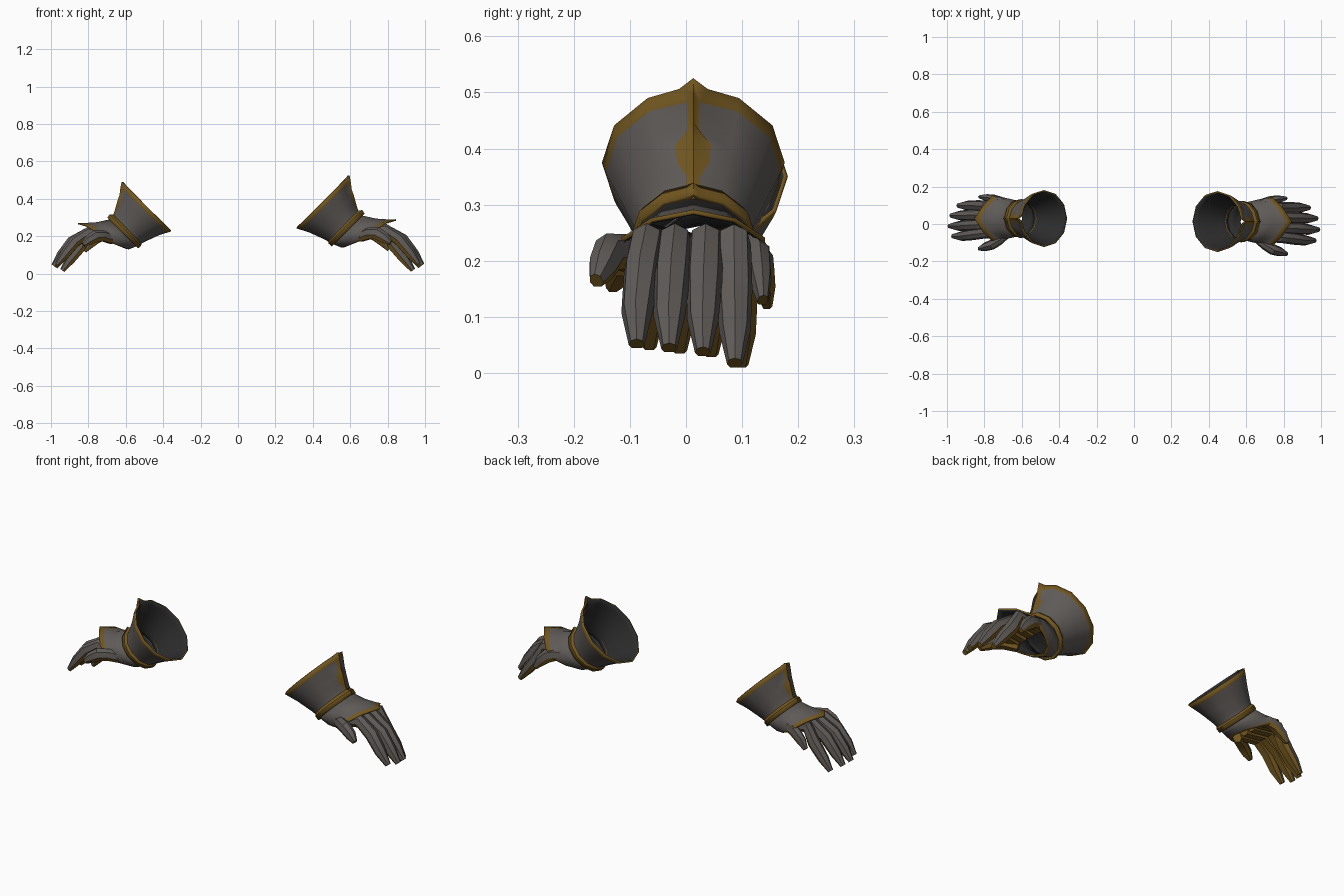
import bpy, bmesh, math
from mathutils import Vector

cube = bpy.data.objects.get("Cube")
if cube:
    bpy.data.objects.remove(cube)


def material(name, rgb):
    m = bpy.data.materials.new(name)
    m.use_nodes = True
    m.diffuse_color = (*rgb, 1)
    m.node_tree.nodes["Principled BSDF"].inputs["Base Color"].default_value = (*rgb, 1)
    return m


STEEL, GOLD, LINING = 0, 1, 2
MATS = [material("dark steel", (0.115, 0.104, 0.097)),
        material("old gold", (0.17, 0.095, 0.014)),
        material("dark lining", (0.025, 0.025, 0.025))]
MID_Y = 0.013


def place(p, side):
    # the right glove is a mirrored, slightly smaller copy
    if side > 0:
        return Vector(p)
    k = 0.935
    return Vector((-(1 - (1 - p[0]) * k), p[1] * k + 0.017, p[2] * k))


def loft(name, rings, side, paint, caps=False, shell=0):
    bm = bmesh.new()
    rows = [[bm.verts.new(place(p, side)) for p in ring] for ring in rings]
    n = len(rows[0])
    for i in range(len(rows) - 1):
        for j in range(n):
            k = (j + 1) % n
            f = bm.faces.new((rows[i][j], rows[i][k], rows[i + 1][k], rows[i + 1][j]))
            f.material_index = paint(i, j, n)
    if caps:
        for row in (rows[0], rows[-1]):
            bm.faces.new(row).material_index = GOLD
    bmesh.ops.recalc_face_normals(bm, faces=bm.faces)
    # open shells must face away from their axis
    if not caps:
        f = bm.faces[0]
        hub = sum((v.co for v in rows[0]), Vector()) / n
        if f.normal.dot(f.calc_center_median() - hub) < 0:
            bmesh.ops.reverse_faces(bm, faces=bm.faces)
    me = bpy.data.meshes.new(name)
    bm.to_mesh(me)
    bm.free()
    for m in MATS:
        me.materials.append(m)
    ob = bpy.data.objects.new(name, me)
    bpy.context.collection.objects.link(ob)
    bpy.ops.object.select_all(action='DESELECT')
    ob.select_set(True)
    bpy.context.view_layer.objects.active = ob
    bpy.ops.object.shade_smooth_by_angle(angle=math.radians(32))
    if shell:
        s = ob.modifiers.new("shell", 'SOLIDIFY')
        s.thickness = shell
        s.offset = -1
        s.material_offset = 2
    return ob


def sleeve_point(a, u, y):
    # a runs down the forearm toward the hand, u across it toward the top
    r = math.sqrt(0.5)
    return ((a + u) * r, MID_Y + y, (u - a) * r)


def sleeve_ring(a, centre, ru, ry, crest=0, ridge=6):
    angles = [0, ridge] + list(range(30, 331, 30)) + [360 - ridge]
    pts = []
    for d in angles:
        t = math.radians(d)
        lift = crest if d == 0 else 0
        pts.append(sleeve_point(a, centre + ru * math.cos(t) + lift, ry * math.sin(t)))
    return pts


def cuff_paint(i, j, n):
    ridge = j in (0, n - 1)
    return GOLD if i == 0 or i == 6 or ridge else STEEL


def mirrored(half):
    # closes a half outline across the glove's centre plane
    full = half + [(x, -y, z) for x, y, z in half[-2:0:-1]]
    return [(x, y + MID_Y, z) for x, y, z in full]


def blend(a, b, t, bulge=0):
    return [Vector(p).lerp(Vector(q), t) + Vector((0, 0, bulge * (q[2] - 0.13)))
            for p, q in zip(a, b)]


MOUTH = [(.84, 0, .285), (.79, .075, .27), (.74, .128, .235), (.70, .126, .195),
         (.64, .1, .165), (.59, .06, .145), (.565, 0, .135)]


def digit(name, path, width, height, side):
    # faceted finger: ridged steel back, flat gold underside
    outline = [(0, .55), (.38, .35), (.5, -.15), (.3, -.5), (-.3, -.5), (-.5, -.15), (-.38, .35)]
    scale = [.85, 1, 1.05, .9, .45]
    pts = [Vector(p) for p in path]
    rings = []
    for i, p in enumerate(pts):
        d = (pts[min(i + 1, len(pts) - 1)] - pts[max(i - 1, 0)]).normalized()
        across = Vector((0, 0, 1)).cross(d).normalized()
        up = d.cross(across)
        s = scale[i]
        rings.append([p + across * a * width * s + up * b * height * s for a, b in outline])
    return loft(name, rings, side, lambda i, j, n: GOLD if j in (2, 3, 4) else STEEL, caps=True)


# finger name, base y, tip y, tip x, tip z
FINGERS = [("index", -.07, -.088, .965, .052), ("middle", -.02, -.03, .985, .045),
           ("ring", .035, .03, .975, .038), ("little", .085, .087, .935, .018)]

for side, label in ((1, "left"), (-1, "right")):
    # flared forearm cuff with its raised ridge and gold edges
    loft(label + "_cuff", [
        sleeve_ring(.050, .580, .188, .163, .025, 9),
        sleeve_ring(.073, .580, .176, .156, .022, 4),
        sleeve_ring(.115, .578, .152, .140, .016, 4),
        sleeve_ring(.140, .577, .142, .130, .016, 14),
        sleeve_ring(.170, .576, .130, .119, .012, 14),
        sleeve_ring(.200, .575, .118, .108, .008, 6),
        sleeve_ring(.222, .575, .112, .102, .004, 8),
        sleeve_ring(.250, .575, .112, .102, .004, 8)], side, cuff_paint, shell=.008)

    # gold wrist collar
    loft(label + "_wrist_collar", [
        sleeve_ring(a, .577, r, r - .01, c) for a, r, c in
        ((.215, .112, .004), (.230, .121, .012), (.252, .120, .008))],
        side, lambda i, j, n: GOLD, shell=.01)

    # hand plate: tube cut obliquely, pointed over the knuckles
    wrist = [sleeve_point(.24, .575 + .108 * math.cos(math.radians(d)),
                          .098 * math.sin(math.radians(d)) - MID_Y) for d in range(0, 181, 30)]
    w, m = mirrored(wrist), mirrored(MOUTH)
    flare = [Vector(p) + Vector((.004, 0, .006)) for p in m]
    loft(label + "_hand_plate", [w, blend(w, m, .45, -.04), blend(w, m, .84), flare], side,
         lambda i, j, n: GOLD if i == 2 else STEEL, shell=.008)

    # four long fingers
    for name, y0, y1, x, z in FINGERS:
        path = [(.66, y0, .215), (.785, y0, .235),
                (x - .105, y0 * .5 + y1 * .5, z + .135),
                (x - .045, y1, z + .06), (x, y1, z)]
        digit(f"{label}_{name}_finger", path, .062, .058, side)

    # thumb and the short guard on the outer side
    digit(label + "_thumb", [(.65, -.07, .195), (.70, -.11, .215), (.745, -.138, .215),
                             (.785, -.15, .19), (.815, -.16, .165)], .055, .06, side)
    digit(label + "_side_guard", [(.66, .10, .215), (.70, .118, .22), (.74, .128, .205),
                                  (.78, .133, .17), (.81, .137, .13)], .045, .06, side)
